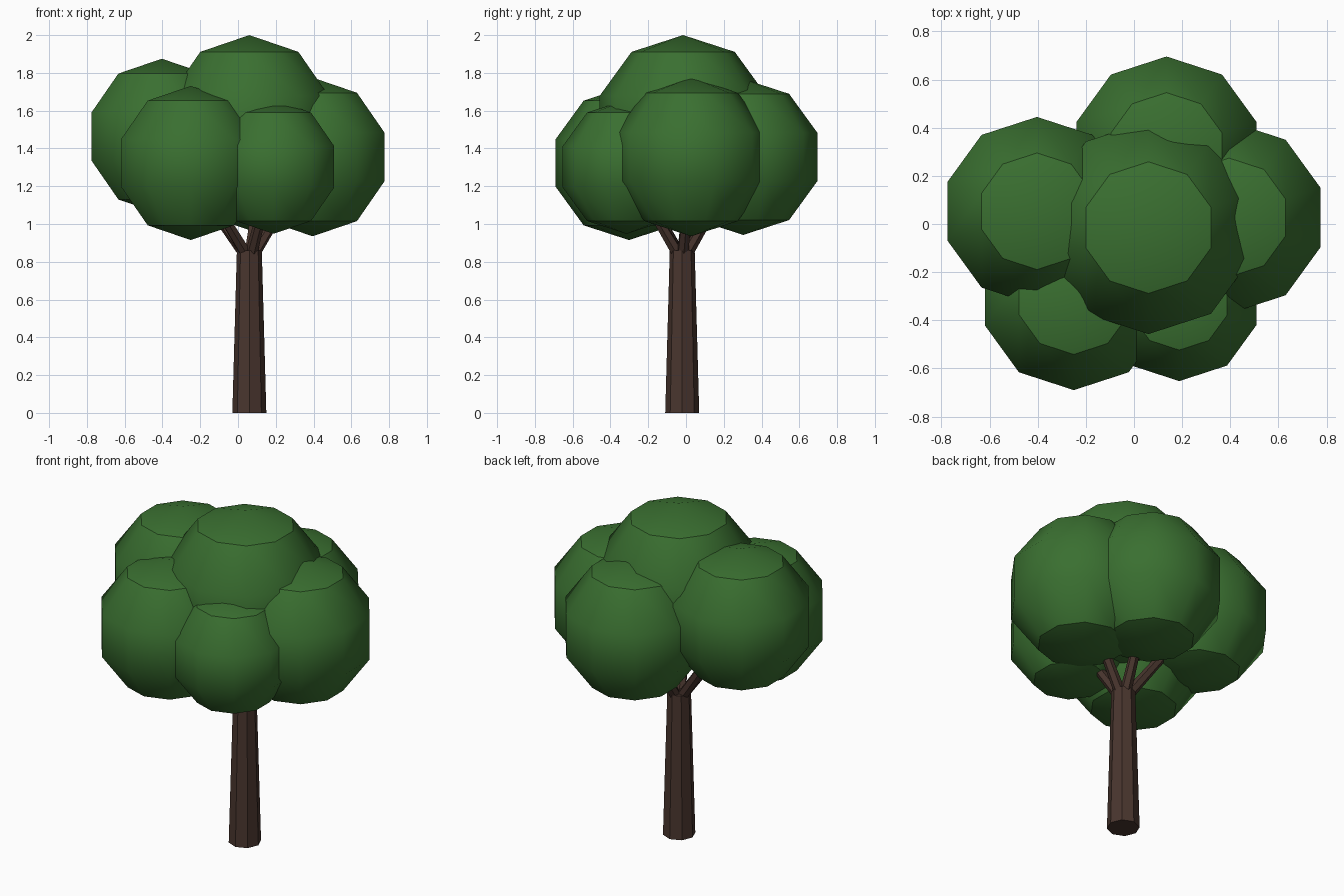
import bpy
import bmesh
from mathutils import Vector

cube = bpy.data.objects.get("Cube")
if cube:
    bpy.data.objects.remove(cube, do_unlink=True)


def make_material(name, rgb):
    mat = bpy.data.materials.new(name)
    mat.use_nodes = True
    color = (*rgb, 1.0)
    mat.diffuse_color = color
    mat.node_tree.nodes["Principled BSDF"].inputs["Base Color"].default_value = color
    return mat


leaf_green = make_material("leaf green", (0.042, 0.16, 0.03))
bark_brown = make_material("bark brown", (0.066, 0.036, 0.027))


def add_object(name, bm, mat, location):
    mesh = bpy.data.meshes.new(name)
    bm.to_mesh(mesh)
    bm.free()
    mesh.materials.append(mat)
    obj = bpy.data.objects.new(name, mesh)
    obj.location = location
    bpy.context.collection.objects.link(obj)
    return obj


def add_leaf_clump(name, center, radius):
    """Ten-sided rounded clump, smooth except for the crease around each cap."""
    bm = bmesh.new()
    bmesh.ops.create_uvsphere(bm, u_segments=10, v_segments=5, radius=radius)
    for face in bm.faces:
        face.smooth = True
    for edge in bm.edges:
        if all(0.7 < abs(v.co.z) / radius < 0.9 for v in edge.verts):
            edge.smooth = False
    return add_object(name, bm, leaf_green, center)


def add_limb(name, start, end, r_start, r_end, sides):
    """Tapered, faceted wooden limb between two points."""
    axis = end - start
    bm = bmesh.new()
    bmesh.ops.create_cone(bm, cap_ends=True, segments=sides,
                          radius1=r_start, radius2=r_end, depth=axis.length)
    obj = add_object(name, bm, bark_brown, (start + end) / 2)
    obj.rotation_euler = axis.to_track_quat("Z", "Y").to_euler()
    return obj


# Trunk
trunk_base = Vector((0.06, -0.02, 0))
trunk_top = trunk_base + Vector((0, 0, 0.86))
bm = bmesh.new()
bmesh.ops.create_cone(bm, cap_ends=True, segments=8, radius1=0.09, radius2=0.066, depth=0.86)
add_object("trunk", bm, bark_brown, (trunk_base + trunk_top) / 2)

# Leaf clumps, each outer one carried by a branch
add_leaf_clump("top_leaves", (0.06, -0.015, 1.535), 0.465)
clumps = {
    "left": ((0.395, 0.027, 1.355), 0.42),
    "right": ((-0.403, 0.053, 1.463), 0.412),
    "back": ((0.135, 0.303, 1.355), 0.413),
    "front_left": ((0.188, -0.315, 1.303), 0.355),
    "front_right": ((-0.25, -0.302, 1.323), 0.408),
}
for side, (center, radius) in clumps.items():
    add_leaf_clump(side + "_leaves", center, radius)
    target = Vector(center)
    outward = target - trunk_top
    outward.z = 0
    start = trunk_top + outward.normalized() * 0.03 - Vector((0, 0, 0.01))
    add_limb(side + "_branch", start, start.lerp(target, 0.7), 0.032, 0.024, 6)
